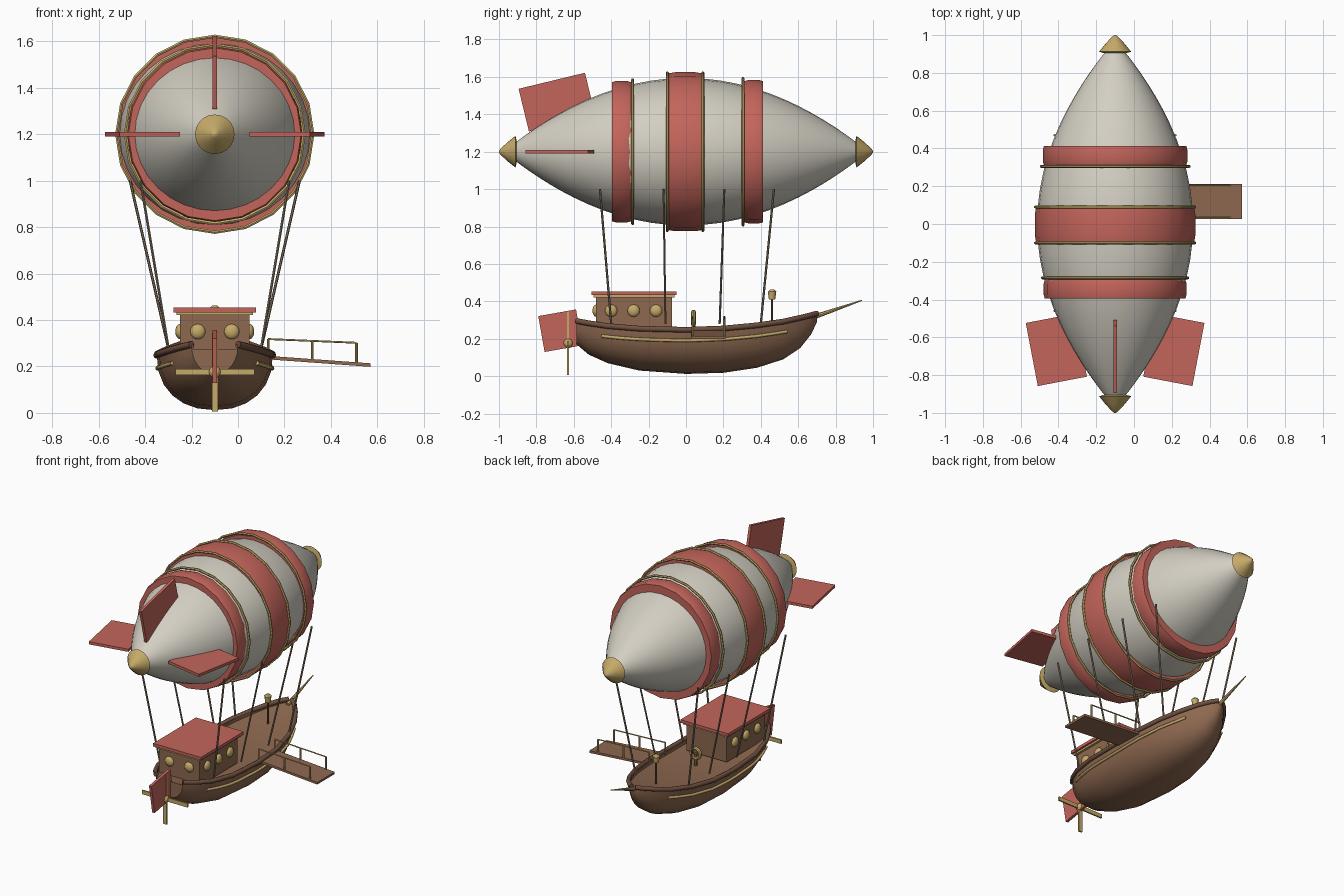
import bpy, bmesh, math
from mathutils import Vector, Matrix

if "Cube" in bpy.data.objects:
    bpy.data.objects.remove(bpy.data.objects["Cube"])

CX = -0.1   # centre line of the craft
AXIS_Z = 1.2


def material(name, rgb):
    m = bpy.data.materials.new(name)
    m.use_nodes = True
    m.diffuse_color = (*rgb, 1)
    m.node_tree.nodes["Principled BSDF"].inputs["Base Color"].default_value = (*rgb, 1)
    return m


CREAM = material("cream cloth", (0.65, 0.62, 0.54))
RED = material("faded red", (0.55, 0.13, 0.105))
GOLD = material("brass", (0.56, 0.40, 0.14))
WOOD = material("brown wood", (0.27, 0.14, 0.08))
DARK = material("dark wood", (0.16, 0.08, 0.05))
ROPE = material("rope", (0.26, 0.20, 0.13))


def finish(name, bm, mat, smooth=True):
    bmesh.ops.recalc_face_normals(bm, faces=bm.faces)
    me = bpy.data.meshes.new(name)
    bm.to_mesh(me)
    bm.free()
    me.materials.append(mat)
    ob = bpy.data.objects.new(name, me)
    bpy.context.collection.objects.link(ob)
    if smooth:
        bpy.ops.object.select_all(action='DESELECT')
        ob.select_set(True)
        bpy.context.view_layer.objects.active = ob
        bpy.ops.object.shade_smooth_by_angle(angle=math.radians(40))
    return ob


def box(name, centre, size, mat, rot=None):
    bm = bmesh.new()
    bmesh.ops.create_cube(bm, size=1, matrix=Matrix.Diagonal((*size, 1)))
    bm.transform(Matrix.Translation(centre) @ (rot or Matrix()))
    return finish(name, bm, mat, False)


def rod(name, a, b, r1, mat, r2=None, sides=8):
    a, b = Vector(a), Vector(b)
    bm = bmesh.new()
    bmesh.ops.create_cone(bm, cap_ends=True, segments=sides, radius1=r1,
                          radius2=r1 if r2 is None else r2, depth=(b - a).length)
    bm.transform(Matrix.Translation((a + b) / 2) @ (b - a).to_track_quat('Z', 'Y').to_matrix().to_4x4())
    return finish(name, bm, mat)


def ball(name, centre, size, mat):
    bm = bmesh.new()
    bmesh.ops.create_uvsphere(bm, u_segments=16, v_segments=8, radius=1,
                              matrix=Matrix.Translation(centre) @ Matrix.Diagonal((*size, 1)))
    return finish(name, bm, mat)


def lathe(name, profile, mat, sides, centre=(CX, 0, AXIS_Z), squash=1, closed=False):
    """Spin (y, radius) points around an axis parallel to y."""
    bm = bmesh.new()
    rings = []
    for y, r in profile:
        rings.append([bm.verts.new((centre[0] + r * math.sin(t), centre[1] + y, centre[2] + squash * r * math.cos(t)))
                      for t in (2 * math.pi * i / sides for i in range(sides))])
    pairs = list(zip(rings, rings[1:])) + ([(rings[-1], rings[0])] if closed else [])
    for p, q in pairs:
        for i in range(sides):
            j = (i + 1) % sides
            bm.faces.new((p[i], p[j], q[j], q[i]))
    if not closed:
        bm.faces.new(rings[0])
        bm.faces.new(rings[-1])
    return finish(name, bm, mat)


def tube(name, points, radius, mat):
    cu = bpy.data.curves.new(name, 'CURVE')
    cu.dimensions = '3D'
    cu.bevel_depth = radius
    cu.bevel_resolution = 2
    cu.use_fill_caps = True
    sp = cu.splines.new('POLY')
    sp.points.add(len(points) - 1)
    for p, co in zip(sp.points, points):
        p.co = (*co, 1)
    cu.materials.append(mat)
    ob = bpy.data.objects.new(name, cu)
    bpy.context.collection.objects.link(ob)


# Gas envelope
ys = [0.95 * math.sin(math.pi * i / 32) for i in range(-16, 17)]
lathe("envelope", [(y, 0.413 * (1 - (y / 0.975) ** 2)) for y in ys], CREAM, 32, squash=0.955)

# Cloth bands and brass hoops
for name, y, w, r in (("rear", -0.345, 0.1, 0.378), ("middle", -0.005, 0.18, 0.425), ("front", 0.362, 0.1, 0.383)):
    h = w / 2
    lathe(name + "_band", [(-h, r - 0.06), (-h, r - 0.006), (-h * 0.6, r), (h * 0.6, r), (h, r - 0.006), (h, r - 0.06)],
          RED, 20, (CX, y, AXIS_Z), closed=True)
for i, (y, r) in enumerate(((-0.285, 0.385), (-0.1, 0.422), (0.09, 0.422), (0.305, 0.392))):
    lathe("hoop_%d" % i, [(0.008 * math.cos(t), r + 0.008 * math.sin(t)) for t in (k * math.pi / 3 for k in range(6))],
          GOLD, 20, (CX, y, AXIS_Z), closed=True)

# End caps
for name, s in (("tail_cap", -1), ("nose_cap", 1)):
    lathe(name, [(s * 0.905, 0.06), (s * 0.912, 0.085), (s * 0.955, 0.05), (s * 0.99, 0.018), (s, 0.004)], GOLD, 20)

# Tail fins
for s, name in ((1, "left_fin"), (-1, "right_fin")):
    box(name, (CX + s * 0.311, -0.666, AXIS_Z), (0.265, 0.34, 0.018), RED, Matrix.Rotation(-s * math.radians(10.8), 4, 'Z'))
box("top_fin", (CX, -0.69, 1.465), (0.018, 0.365, 0.235), RED, Matrix.Rotation(math.radians(13.6), 4, 'X'))

# Hull stations: y, half width, sheer height, keel height
STATIONS = [(-0.585, 0.10, 0.295, 0.17), (-0.52, 0.15, 0.283, 0.115), (-0.42, 0.20, 0.268, 0.07), (-0.25, 0.24, 0.254, 0.03),
            (0.0, 0.25, 0.248, 0.012), (0.2, 0.245, 0.255, 0.018), (0.38, 0.21, 0.272, 0.045), (0.52, 0.155, 0.292, 0.09),
            (0.61, 0.10, 0.312, 0.15), (0.67, 0.05, 0.327, 0.225), (0.70, 0.012, 0.335, 0.29)]


def hull_at(y):
    for a, b in zip(STATIONS, STATIONS[1:]):
        if y <= b[0]:
            f = (y - a[0]) / (b[0] - a[0])
            return [p + (q - p) * f for p, q in zip(a, b)]
    return STATIONS[-1]


def hull_side(y, z):
    """Half width of the hull at a given height."""
    _, w, top, keel = hull_at(y)
    return w * (1 - ((top - z) / (top - keel)) ** 2.2) ** (1 / 2.2)


bm = bmesh.new()
loops = []
for y, w, top, keel in STATIONS:
    sec = [(w * 0.92, top - 0.02), (w * 0.92, top)]
    for k in range(13):
        c, s = math.cos(math.pi * k / 12), math.sin(math.pi * k / 12)
        sec.append((math.copysign(abs(c) ** 0.9, c) * w, top - (top - keel) * abs(s) ** 0.9))
    sec += [(-w * 0.92, top), (-w * 0.92, top - 0.02)]
    loops.append([bm.verts.new((CX + x, y, z)) for x, z in sec])
for p, q in zip(loops, loops[1:]):
    for i in range(len(p)):
        j = (i + 1) % len(p)
        bm.faces.new((p[i], p[j], q[j], q[i]))
bm.faces.new(loops[0])
bm.faces.new(loops[-1])
finish("hull", bm, WOOD)

# Gunwales, rub strips, ropes
ROPES = ((-0.46, -0.40, 0.32), (-0.12, -0.11, 0.365), (0.205, 0.18, 0.365), (0.47, 0.40, 0.32))
for s, side in ((1, "left"), (-1, "right")):
    tube(side + "_gunwale", [(CX + s * w, y, z) for y, w, z, k in STATIONS], 0.015, DARK)
    strip = []
    for i in range(13):
        y = -0.45 + i * 0.99 / 12
        z = hull_at(y)[2] - 0.058
        strip.append((CX + s * (hull_side(y, z) + 0.004), y, z))
    tube(side + "_rub_strip", strip, 0.009, GOLD)
    for i, (y1, y0, x1) in enumerate(ROPES):
        rod("%s_rope_%d" % (side, i), (CX + s * 0.2, y0, 0.28), (CX + s * x1, y1, 1.0), 0.006, ROPE, sides=6)

# Cabin with roof and portholes
box("cabin", (CX, -0.278, 0.335), (0.30, 0.405, 0.18), WOOD)
box("roof_trim", (CX, -0.278, 0.428), (0.33, 0.435, 0.014), GOLD)
box("roof", (CX, -0.278, 0.443), (0.355, 0.455, 0.02), RED)
for s in (1, -1):
    for i, y in enumerate((-0.40, -0.28, -0.16)):
        ball("side_porthole_%d_%d" % (s, i), (CX + s * 0.15, y, 0.35), (0.02, 0.033, 0.033), GOLD)
    ball("rear_porthole_%d" % s, (CX + s * 0.073, -0.48, 0.35), (0.033, 0.02, 0.033), GOLD)

# Rudder and propeller
box("rudder", (CX, -0.672, 0.243), (0.018, 0.205, 0.195), RED, Matrix.Rotation(math.radians(10), 4, 'X'))
box("propeller_upright", (CX, -0.63, 0.176), (0.026, 0.01, 0.34), GOLD)
box("propeller_cross", (CX, -0.63, 0.176), (0.34, 0.01, 0.026), GOLD)
ball("propeller_hub", (CX, -0.63, 0.176), (0.026, 0.026, 0.026), GOLD)
rod("propeller_shaft", (CX, -0.63, 0.19), (CX, -0.55, 0.19), 0.008, GOLD)

# Bowsprit, lantern, helm
rod("bowsprit", (CX, 0.67, 0.312), (CX, 0.94, 0.405), 0.014, GOLD, 0.003)
rod("lantern_post", (CX, 0.46, 0.26), (CX, 0.46, 0.42), 0.006, DARK)
rod("lantern", (CX, 0.46, 0.41), (CX, 0.46, 0.452), 0.017, GOLD, 0.023, 10)
rod("lantern_lid", (CX, 0.46, 0.45), (CX, 0.46, 0.462), 0.024, GOLD, 0.012, 10)
rod("helm_post", (CX, 0.04, 0.225), (CX, 0.04, 0.31), 0.011, WOOD)
lathe("helm_wheel", [(0.013 * math.cos(t), 0.033 + 0.012 * math.sin(t)) for t in (k * math.pi / 4 for k in range(8))],
      GOLD, 16, (CX, 0.04, 0.31), closed=True)

# Gangway with railings
slope = math.atan2(-0.032, 0.44)
box("gangway", (0.35, 0.12, 0.222), (0.442, 0.185, 0.015), WOOD, Matrix.Rotation(-slope, 4, 'Y'))
for side, y in (("rear", 0.035), ("front", 0.205)):
    tops = []
    for i, x in enumerate((0.13, 0.32, 0.51)):
        z = 0.222 + (x - 0.35) * math.tan(slope)
        tops.append((x, y, 0.318 - 0.008 * i))
        rod("%s_rail_post_%d" % (side, i), (x, y, z), tops[-1], 0.006, GOLD)
    tube(side + "_handrail", tops, 0.004, GOLD)
